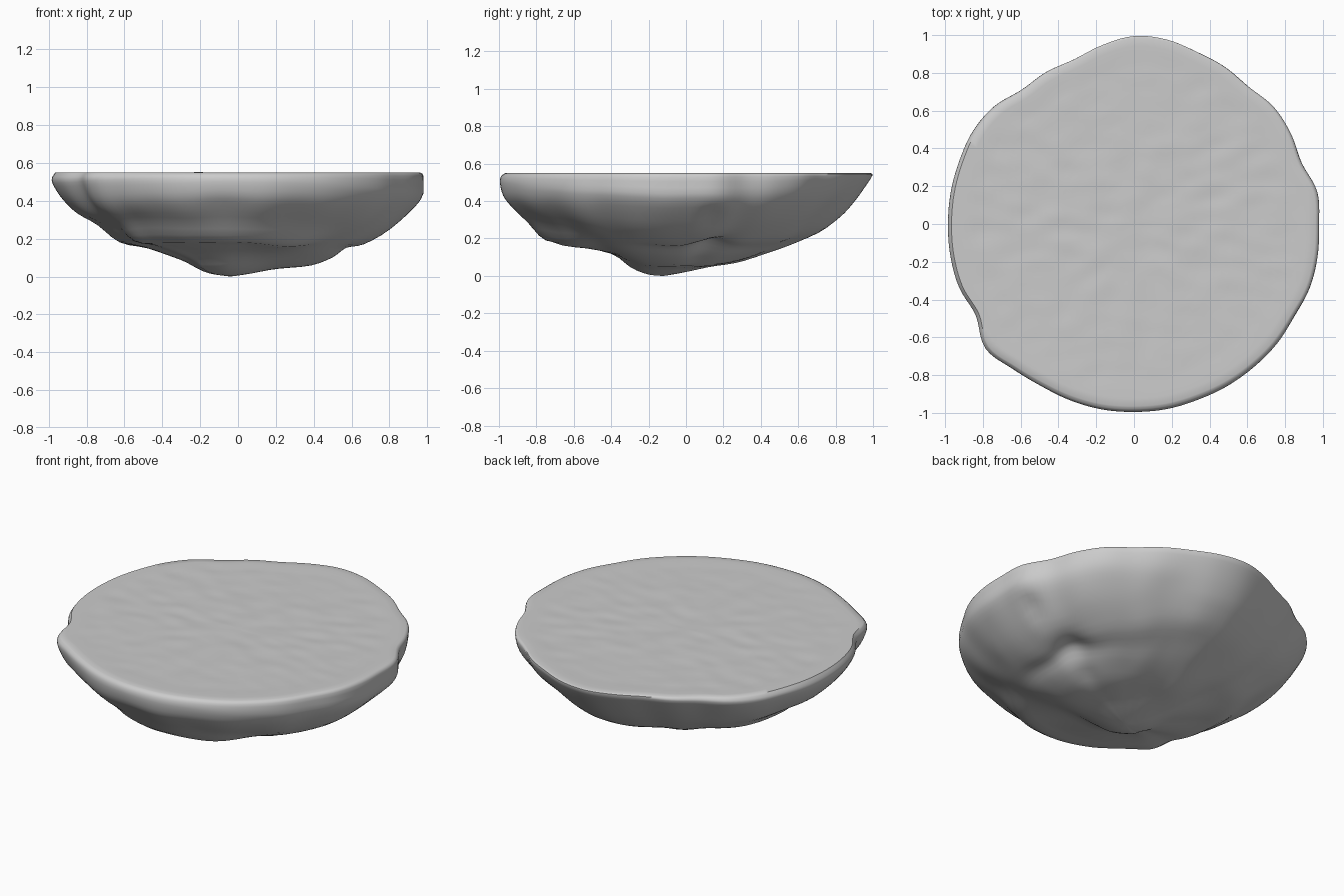
import bpy, bmesh, math
from mathutils import Vector, noise

if "Cube" in bpy.data.objects:
    bpy.data.objects.remove(bpy.data.objects["Cube"])

# Outline radius every 10 degrees, counter-clockwise from +x
OUTLINE = [.98, .985, .945, .96, .967, .95, .965, .975, .997, 1.0, .967, .932,
           .933, .93, .97, .986, .984, .985, .985, .987, .986, .97, 1.03, 1.005,
           .993, .995, .997, .995, .995, .99, .99, .988, .987, .98, .99, .987]

# Underside sections (fraction of the way to the outline, height)
RIGHT = [(0, 0), (.12, .018), (.25, .04), (.42, .06), (.53, .10), (.60, .15), (.69, .17),
         (.83, .25), (.95, .36), (1, .44), (1, .53), (.98, .55)]
BACK = [(0, 0), (.10, .02), (.22, .045), (.35, .075), (.48, .115), (.60, .165), (.74, .23),
        (.84, .32), (.90, .39), (.95, .46), (.995, .535), (.985, .55)]
LEFT = [(0, 0), (.12, .018), (.20, .05), (.28, .09), (.48, .155), (.62, .185), (.74, .27),
        (.85, .33), (.92, .39), (.97, .45), (1, .51), (.98, .55)]
FRONT = [(0, 0), (.09, .008), (.20, .045), (.32, .115), (.55, .165), (.72, .19), (.83, .29),
         (.925, .37), (.98, .43), (1, .50), (.99, .537), (.965, .55)]
SECTIONS = [[Vector(p) for p in s] for s in (RIGHT, BACK, LEFT, FRONT)]

# Hollows in the underside (x, y, size, depth)
DENTS = [(.57, .12, .10, .04), (.86, .14, .07, .03), (.40, .05, .07, .02), (.45, -.45, .12, .02)]
LOW = Vector((-.04, -.12))
TOP, N, SUB, TOP_RINGS = .55, 180, 3, 24


def spline(a, b, c, d, t):
    return b + (c - a) * (t / 2) + (a * 2 - b * 5 + c * 4 - d) * (t * t / 2) \
        + (b * 3 - a - c * 3 + d) * (t ** 3 / 2)


def rim(angle):
    u = angle / math.tau * 36
    i = int(u)
    r = spline(*[OUTLINE[(i + k) % 36] for k in (-1, 0, 1, 2)], u - i)
    return Vector((math.cos(angle), math.sin(angle))) * r


def section(angle):
    """Blend the two neighbouring sections and round the result."""
    u = angle / math.tau * 4
    i, f = int(u), u - int(u)
    f = f * f * (3 - 2 * f)
    p = [a.lerp(b, f) for a, b in zip(SECTIONS[i % 4], SECTIONS[(i + 1) % 4])]
    last = len(p) - 1
    out = []
    for k in range(last):
        q = [p[min(max(k + j, 0), last)] for j in (-1, 0, 1, 2)]
        out += [spline(*q, s / SUB) for s in range(SUB)]
    return [Vector((min(v.x, 1), v.y)) for v in out[1:]] + [p[last]]


def underside(xy, z):
    fade = min(1, max(0, (TOP - z) / .2)) * min(1, z / .06)
    z += noise.noise(Vector((xy.x * 4, xy.y * 4, 3))) * .016 * fade
    for x, y, size, depth in DENTS:
        z += depth * math.exp(-((xy.x - x) ** 2 + (xy.y - y) ** 2) / size ** 2) * fade
    return (xy.x, xy.y, max(0, min(TOP, z)))


bm = bmesh.new()
columns = []
for i in range(N):
    a = math.tau * i / N
    edge = rim(a)
    col = [bm.verts.new(underside(LOW.lerp(edge, p.x), p.y)) for p in section(a)]
    start = col[-1].co.xy
    # Gently uneven flat top, running in towards the middle
    for k in range(1, TOP_RINGS):
        q = start * (1 - k / TOP_RINGS)
        bump = noise.noise(Vector((q.x * 7, q.y * 11, 9))) * .004 * min(1, k / 4)
        col.append(bm.verts.new((q.x, q.y, TOP - .002 + bump if k > 2 else TOP)))
    columns.append(col)

bottom = bm.verts.new((LOW.x, LOW.y, 0))
middle = bm.verts.new((0, 0, TOP - .002))
for i, col in enumerate(columns):
    nxt = columns[(i + 1) % N]
    bm.faces.new((bottom, nxt[0], col[0]))
    bm.faces.new((middle, col[-1], nxt[-1]))
    for k in range(len(col) - 1):
        bm.faces.new((col[k], nxt[k], nxt[k + 1], col[k + 1]))
bmesh.ops.recalc_face_normals(bm, faces=bm.faces)

# Flat-topped rock slab
mesh = bpy.data.meshes.new("rock_slab")
bm.to_mesh(mesh)
bm.free()
rock = bpy.data.objects.new("rock_slab", mesh)
bpy.context.collection.objects.link(rock)
bpy.context.view_layer.objects.active = rock
rock.select_set(True)
bpy.ops.object.shade_smooth_by_angle(angle=math.radians(50))
